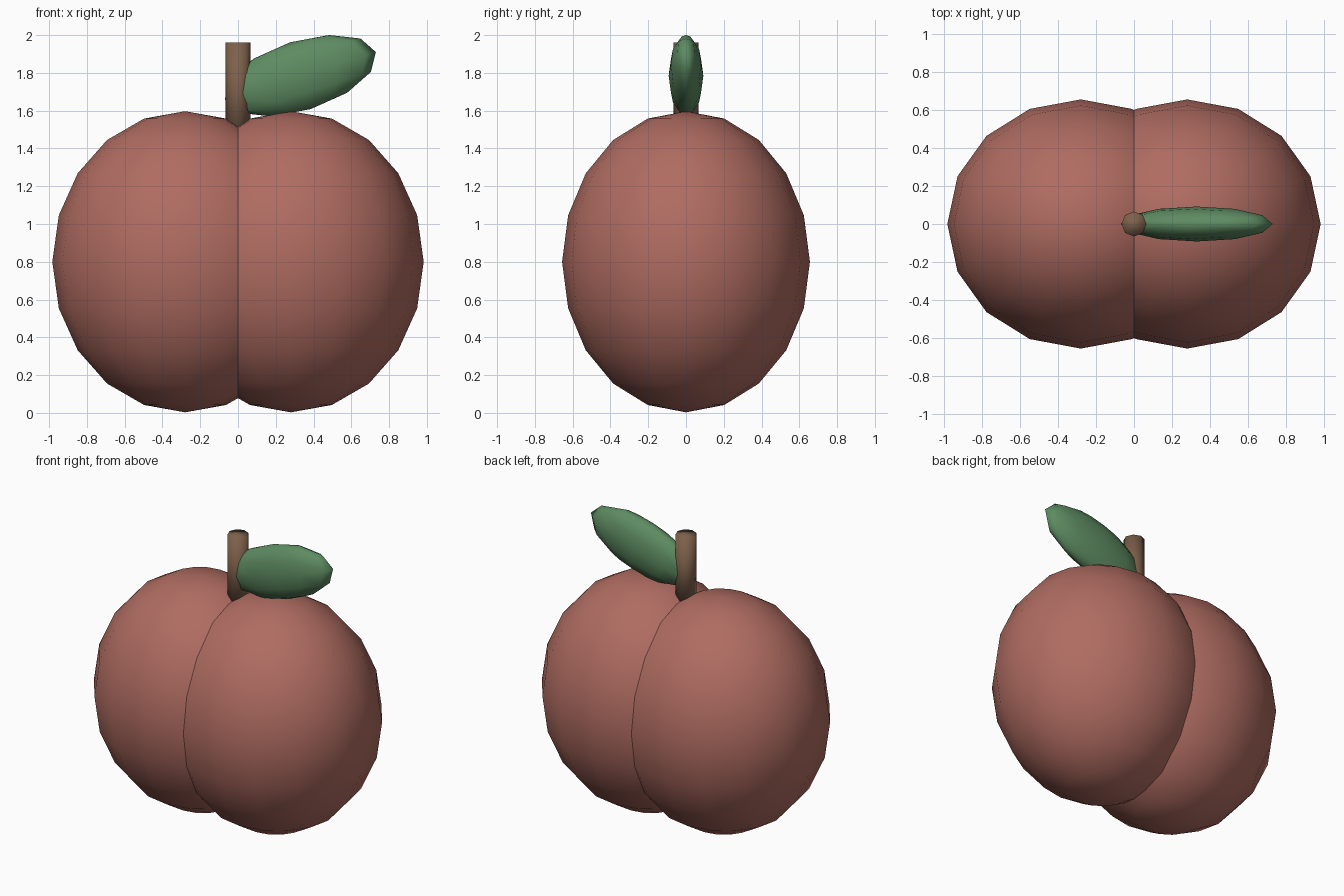
import bpy
from math import radians

if "Cube" in bpy.data.objects:
    bpy.data.objects.remove(bpy.data.objects["Cube"])


def material(name, color):
    mat = bpy.data.materials.new(name)
    mat.diffuse_color = (*color, 1)
    mat.use_nodes = True
    mat.node_tree.nodes["Principled BSDF"].inputs["Base Color"].default_value = mat.diffuse_color
    return mat


def finish(name, mat):
    obj = bpy.context.object
    obj.name = name
    obj.data.materials.append(mat)
    bpy.ops.object.transform_apply(location=False, rotation=True, scale=True)
    bpy.ops.object.shade_smooth()


def ellipsoid(name, mat, center, radii, segments, rings, tilt=0):
    bpy.ops.mesh.primitive_uv_sphere_add(
        segments=segments, ring_count=rings, radius=1,
        location=center, rotation=(0, radians(tilt), 0))
    bpy.context.object.scale = radii
    finish(name, mat)


skin = material("skin", (0.43, 0.15, 0.12))
wood = material("wood", (0.21, 0.12, 0.07))
green = material("green", (0.11, 0.26, 0.12))

# Two overlapping fruit lobes meeting in a crease
for side, name in ((-1, "left_lobe"), (1, "right_lobe")):
    ellipsoid(name, skin, (side * 0.28, 0, 0.8), (0.703, 0.656, 0.797), 16, 10)

# Stem planted in the crease
bpy.ops.mesh.primitive_cylinder_add(
    vertices=8, radius=0.066, depth=0.5, location=(0, 0, 1.71))
finish("stem", wood)

# Flattened leaf rising away from the stem
ellipsoid("leaf", green, (0.33, 0, 1.785), (0.419, 0.092, 0.185), 12, 6, tilt=-17.4)
